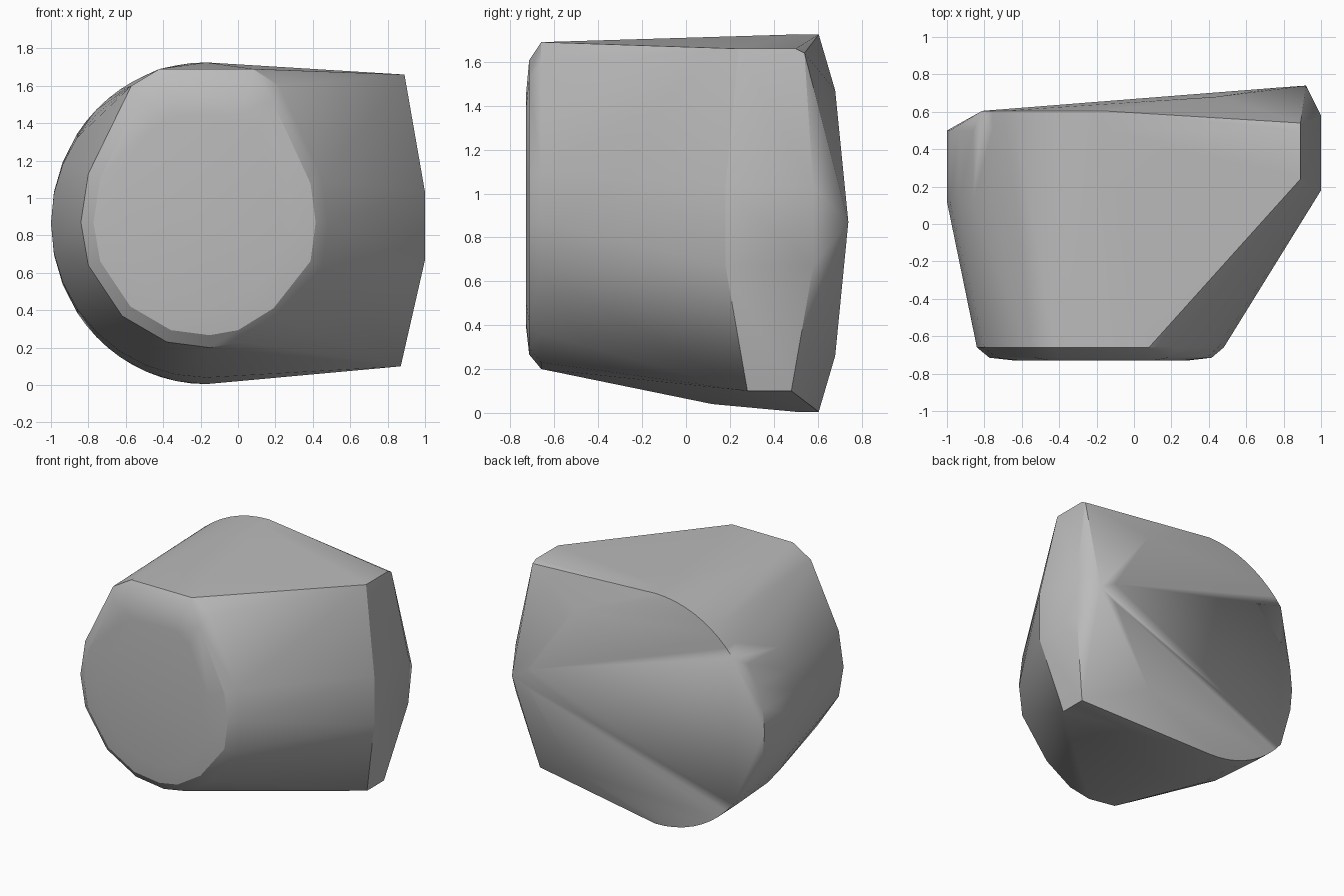
import bpy, bmesh, math

cube = bpy.data.objects.get("Cube")
if cube:
    bpy.data.objects.remove(cube)

CX, CZ = -0.17, 0.865


def arc(y, rx, rz, start, end, steps):
    """Points on an upright ellipse, angles in degrees from +x."""
    turn = [math.radians(start + (end - start) * i / steps) for i in range(steps + 1)]
    return [(CX + rx * math.cos(a), y, CZ + rz * math.sin(a)) for a in turn]


points = []

# Rounded left side: widest ring, plus a slightly lower ring further forward
points += arc(0.5, 0.83, 0.86, 90, 270, 16)
points += arc(0.12, 0.83, 0.825, 112.5, 270, 14)

# Back face: rim cut short by the left bevel, leaning out towards the right
points += [p for p in arc(0.605, 0.83, 0.86, 90, 270, 32) if p[0] > -0.85]
for z in (1.47, 0.26):
    points.append((0.44, 0.68, z))
for z in (0.8, 0.95):
    points.append((0.78, 0.73, z))
points.append((0.92, 0.74, 0.87))

# Right side: upper corner, lower corner and the outermost strip
points += [(0.89, 0.24, 1.66), (0.89, 0.5, 1.66), (0.89, 0.54, 1.64)]
points += [(0.87, 0.28, 0.1), (0.87, 0.48, 0.1)]
for y in (0.18, 0.58):
    points += [(1.0, y, 0.67), (1.0, y, 1.03)]

# Front cap: one outline stepped inwards to a soft edge
outline = [(-0.42, 1.69), (0.08, 1.69), (0.22, 1.6), (0.45, 1.1), (0.48, 0.87),
           (0.45, 0.64), (0.23, 0.36), (0.02, 0.23), (-0.15, 0.2), (-0.38, 0.23),
           (-0.62, 0.37), (-0.8, 0.64), (-0.84, 0.87), (-0.8, 1.13), (-0.57, 1.6)]
for y, size in ((-0.66, 1.0), (-0.715, 0.9), (-0.73, 0.7)):
    points += [(CX + (x - CX) * size, y, CZ + (z - CZ) * size) for x, z in outline]

# Skin the points as one faceted block
bm = bmesh.new()
for p in points:
    bm.verts.new(p)
hull = bmesh.ops.convex_hull(bm, input=bm.verts[:])
loose = {g for g in hull["geom_interior"] + hull["geom_unused"]
         if isinstance(g, bmesh.types.BMVert)}
bmesh.ops.delete(bm, geom=list(loose), context="VERTS")
bmesh.ops.dissolve_limit(bm, angle_limit=math.radians(1), verts=bm.verts[:], edges=bm.edges[:])
bmesh.ops.recalc_face_normals(bm, faces=bm.faces[:])
mesh = bpy.data.meshes.new("rounded_block")
bm.to_mesh(mesh)
bm.free()
block = bpy.data.objects.new("rounded_block", mesh)
bpy.context.collection.objects.link(block)

# Plain grey finish
grey = bpy.data.materials.new("plain grey")
grey.use_nodes = True
colour = (0.5, 0.5, 0.5, 1)
grey.diffuse_color = colour
grey.node_tree.nodes["Principled BSDF"].inputs["Base Color"].default_value = colour
mesh.materials.append(grey)

bpy.ops.object.select_all(action="DESELECT")
block.select_set(True)
bpy.context.view_layer.objects.active = block
bpy.ops.object.shade_smooth_by_angle(angle=math.radians(30))
